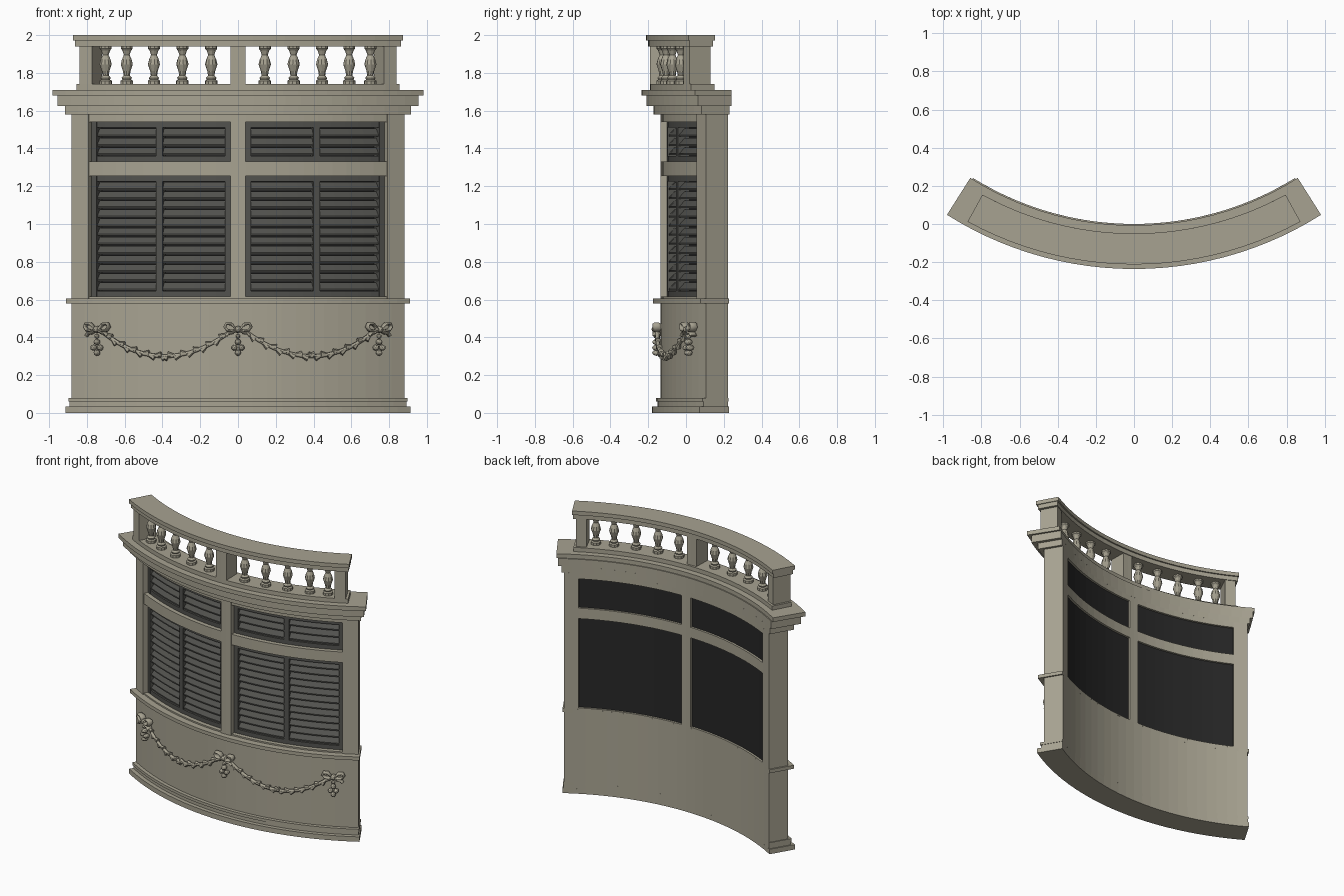
import bpy
import bmesh
import math
from mathutils import Matrix, Vector

if "Cube" in bpy.data.objects:
    bpy.data.objects.remove(bpy.data.objects["Cube"], do_unlink=True)

CY = 1.60       # centre of the plan arc on the y axis
BACK = 1.60     # radius of the concave back
FACE = 1.735    # radius of the convex wall face


def material(name, rgb):
    m = bpy.data.materials.new(name)
    m.use_nodes = True
    m.diffuse_color = (*rgb, 1)
    m.node_tree.nodes["Principled BSDF"].inputs["Base Color"].default_value = (*rgb, 1)
    return m


STONE = material("warm grey stone", (0.39, 0.365, 0.285))
SHUTTER = material("dark grey shutter", (0.085, 0.085, 0.077))
BACKING = material("near black backing", (0.02, 0.02, 0.02))


def finish(name, bm, mat):
    bmesh.ops.recalc_face_normals(bm, faces=bm.faces)
    me = bpy.data.meshes.new(name)
    bm.to_mesh(me)
    bm.free()
    me.materials.append(mat)
    ob = bpy.data.objects.new(name, me)
    bpy.context.collection.objects.link(ob)
    return ob


def polar(deg, r, z):
    a = math.radians(deg)
    return Vector((r * math.sin(a), CY - r * math.cos(a), z))


def frame(deg, r, z):
    """Local frame on the arc: x along the wall, -y outwards."""
    return Matrix.Translation(polar(deg, r, z)) @ Matrix.Rotation(math.radians(deg), 4, 'Z')


def sweep(bm, profile, a0, a1):
    """Sweep a closed (radius, height) profile round the arc."""
    n = max(1, round((a1 - a0) / 2.6))
    if a0 == -a1:
        n += n % 2
    rings = [[bm.verts.new(polar(a0 + (a1 - a0) * i / n, r, z)) for r, z in profile]
             for i in range(n + 1)]
    k = len(profile)
    for p, q in zip(rings, rings[1:]):
        for j in range(k):
            bm.faces.new((p[j], p[(j + 1) % k], q[(j + 1) % k], q[j]))
    bm.faces.new(rings[0])
    bm.faces.new(rings[-1])


def box(bm, r0, r1, z0, z1, a0, a1):
    sweep(bm, [(r0, z0), (r1, z0), (r1, z1), (r0, z1)], a0, a1)


def arc_block(name, r0, r1, z0, z1, a0, a1, mat=STONE):
    bm = bmesh.new()
    box(bm, r0, r1, z0, z1, a0, a1)
    return finish(name, bm, mat)


# Full-width courses: name, inner radius, outer radius, bottom, top, half angle
for name, r0, r1, z0, z1, a in (
        ("plinth", BACK, 1.78, 0, 0.035, 30.85),
        ("plinth_fillet", BACK, 1.752, 0.035, 0.06, 30.6),
        ("plinth_moulding", BACK, 1.76, 0.06, 0.08, 30.7),
        ("lower_wall", BACK, FACE, 0.08, 0.58, 30.5),
        ("window_sill", BACK, 1.775, 0.58, 0.605, 30.85),
        ("cornice_lower", BACK, 1.772, 1.58, 1.625, 31.1),
        ("cornice_middle", BACK, 1.81, 1.625, 1.68, 31.85),
        ("cornice_top", 1.607, 1.836, 1.68, 1.71, 32.3),
        ("balustrade_base", 1.65, 1.79, 1.71, 1.74, 28.5),
        ("handrail_lower", 1.66, 1.80, 1.94, 1.972, 28.6),
        ("handrail_top", 1.65, 1.812, 1.972, 2.0, 28.8)):
    arc_block(name, r0, r1, z0, z1, -a, a)

# Window surround
MULL, JAMB = 1.32, 27.1
arc_block("centre_mullion", BACK, FACE, 0.605, 1.58, -MULL, MULL)
arc_block("centre_pedestal", 1.665, 1.79, 1.74, 1.94, -1.3, 1.3)


def span(side, a, b):
    return (a, b) if side > 0 else (-b, -a)


def shutter(name, z0, z1, slats, side):
    """Louvred pair in a frame with a dark backing panel."""
    rim, stile, mid = 1.0, 0.6, (MULL + JAMB) / 2
    bm = bmesh.new()
    for a, b in ((MULL, MULL + rim), (mid - stile, mid + stile), (JAMB - rim, JAMB)):
        box(bm, 1.635, 1.70, z0, z1, *span(side, a, b))
    for a, b in ((z0, z0 + 0.03), (z1 - 0.03, z1)):
        box(bm, 1.635, 1.699, a, b, *span(side, MULL, JAMB))
    finish(name + "_frame", bm, SHUTTER)
    bm = bmesh.new()
    step = (z1 - z0 - 0.06) / slats
    for i in range(slats):
        z = z0 + 0.03 + i * step
        blade = [(1.692, z + 0.004), (1.692, z + 0.012),
                 (1.662, z + step * 0.92), (1.655, z + step * 0.85)]
        for a, b in ((MULL + rim, mid - stile), (mid + stile, JAMB - rim)):
            sweep(bm, blade, *span(side, a, b))
    finish(name + "_slats", bm, SHUTTER)
    arc_block(name + "_backing", 1.615, 1.636, z0, z1, *span(side, MULL, JAMB), BACKING)


# Balusters share one turned mesh
TURNING = [(0.034, 0), (0.034, 0.018), (0.024, 0.024), (0.028, 0.034), (0.017, 0.046),
           (0.021, 0.07), (0.033, 0.105), (0.027, 0.13), (0.016, 0.155),
           (0.024, 0.178), (0.032, 0.188), (0.032, 0.2)]
bm = bmesh.new()
SIDES = 10
rings = [[bm.verts.new((r * math.cos(math.tau * i / SIDES), r * math.sin(math.tau * i / SIDES), z))
          for i in range(SIDES)] for r, z in TURNING]
for p, q in zip(rings, rings[1:]):
    for i in range(SIDES):
        bm.faces.new((p[i], p[(i + 1) % SIDES], q[(i + 1) % SIDES], q[i]))
bm.faces.new(rings[0])
bm.faces.new(rings[-1])
first = finish("baluster", bm, STONE)
turned = first.data
bpy.data.objects.remove(first, do_unlink=True)


def tube(name, loops, radius):
    """Round bars along point lists; each loop is (points, closed)."""
    cu = bpy.data.curves.new(name, 'CURVE')
    cu.dimensions = '3D'
    cu.bevel_depth = radius
    cu.bevel_resolution = 1
    cu.use_fill_caps = True
    for pts, closed in loops:
        sp = cu.splines.new('POLY')
        sp.points.add(len(pts) - 1)
        for p, co in zip(sp.points, pts):
            p.co = (*co, 1)
        sp.use_cyclic_u = closed
    cu.materials.append(STONE)
    ob = bpy.data.objects.new(name, cu)
    bpy.context.collection.objects.link(ob)
    return ob


def bow(name, deg):
    """Ribbon bow with a hanging cluster."""
    loops = []
    for s in (-1, 1):
        loop = [(0.008, 0.442), (0.035, 0.47), (0.062, 0.472), (0.07, 0.455),
                (0.056, 0.437), (0.03, 0.434)]
        tail = [(0.008, 0.437), (0.035, 0.422), (0.05, 0.422), (0.062, 0.408)]
        loops.append(([(s * x, 0, z) for x, z in loop], True))
        loops.append(([(s * x, 0, z) for x, z in tail], False))
    ob = tube(name + "_ribbon", loops, 0.009)
    ob.matrix_world = frame(deg, FACE + 0.02, 0) @ Matrix.Diagonal((1, 2.4, 1, 1))
    bm = bmesh.new()
    for x, z, r in ((0, 0.442, 0.019), (0, 0.405, 0.012), (0, 0.375, 0.016),
                    (-0.019, 0.345, 0.016), (0.019, 0.345, 0.016), (0, 0.318, 0.016)):
        bmesh.ops.create_icosphere(bm, subdivisions=2, radius=r,
                                   matrix=frame(deg, FACE + 0.02, z) @ Matrix.Translation((x, 0, 0))
                                   @ Matrix.Diagonal((1, 1.5, 1, 1)))
    finish(name + "_knot_and_drop", bm, STONE)


def swag(name, side):
    """Sagging garland of overlapping pointed leaves."""
    def point(t):
        return polar(side * (1.6 + 22.4 * t), FACE + 0.018, 0.425 - 0.125 * 4 * t * (1 - t))
    tube(name + "_stem", [([point(i / 24) for i in range(25)], False)], 0.011)
    bm = bmesh.new()
    count = 20
    for i in range(count):
        t = (i + 0.5) / count
        d = (point(t + 0.01) - point(t - 0.01)).normalized()
        if t < 0.5:
            d = -d
        out = polar(side * (1.6 + 22.4 * t), 1, 0) - polar(0, 0, 0)
        lean = 0.3 if i % 2 else -0.3
        d = Matrix.Rotation(lean, 3, out) @ d
        bmesh.ops.create_cone(bm, cap_ends=True, segments=6, radius1=0.016, radius2=0.002,
                              depth=0.07, matrix=Matrix.Translation(point(t))
                              @ d.to_track_quat('Z', 'Y').to_matrix().to_4x4())
    finish(name + "_leaves", bm, STONE)


# Everything that repeats on both sides
for side, tag in ((-1, "right"), (1, "left")):
    arc_block(tag + "_jamb", BACK, FACE, 0.605, 1.58, *span(side, JAMB, 30.5))
    for part, z0, z1 in (("bottom_rail", 0.605, 0.615), ("transom", 1.255, 1.33),
                         ("window_head", 1.54, 1.58)):
        arc_block(tag + "_" + part, BACK, 1.729, z0, z1, *span(side, MULL, JAMB))
    shutter(tag + "_lower_shutter", 0.615, 1.255, 12, side)
    shutter(tag + "_upper_shutter", 1.33, 1.54, 3, side)
    arc_block(tag + "_end_pedestal", 1.665, 1.79, 1.74, 1.94, *span(side, 25.6, 28))
    for i, deg in enumerate((4.7, 9.8, 14.9, 19.9, 23.9)):
        ob = bpy.data.objects.new(f"{tag}_baluster_{i + 1}", turned)
        ob.matrix_world = frame(side * deg, 1.73, 1.74)
        bpy.context.collection.objects.link(ob)
    bow(tag + "_bow", side * 25.2)
    swag(tag + "_garland", side)
bow("centre_bow", 0)
